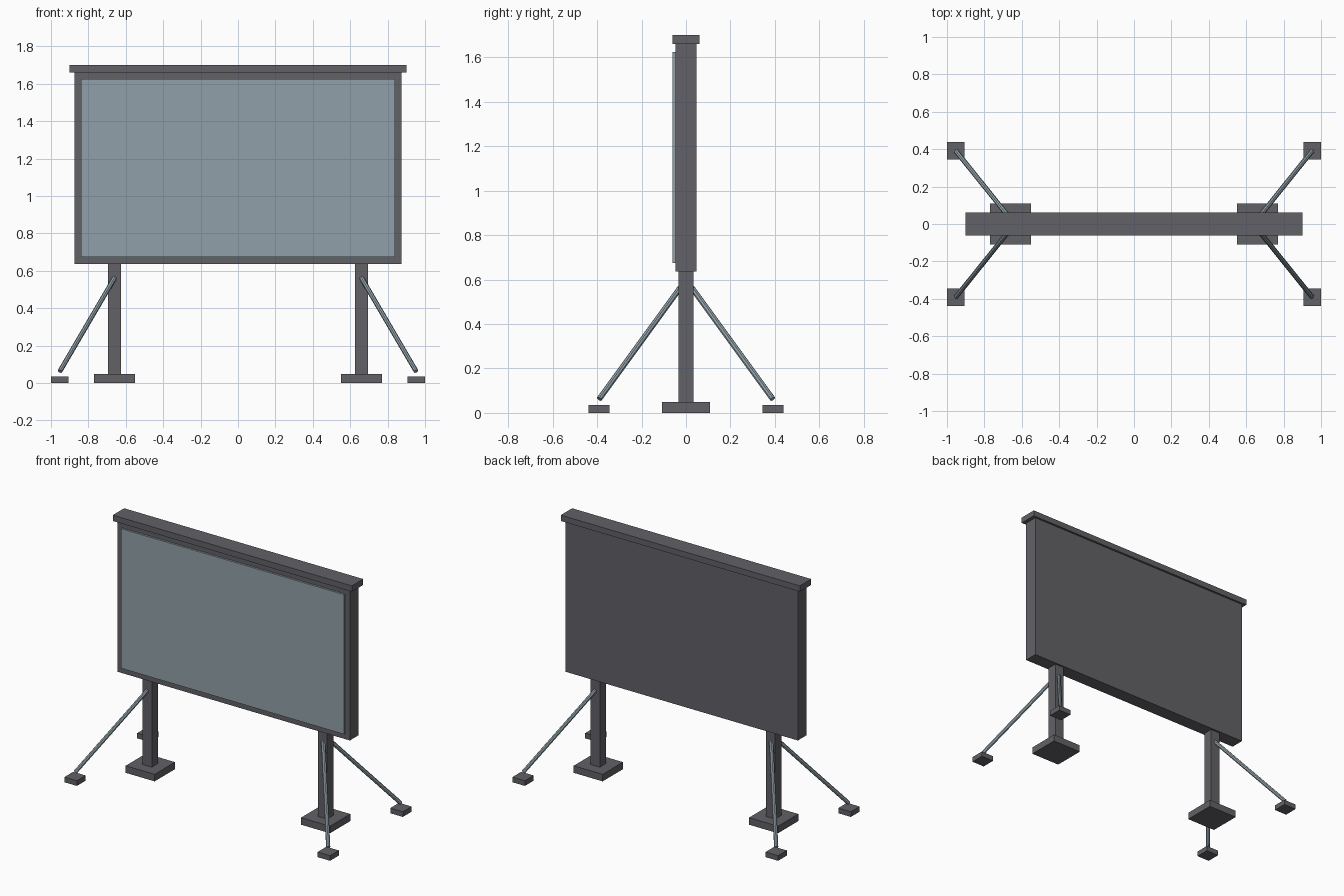
import bpy
from mathutils import Vector

cube = bpy.data.objects.get("Cube")
if cube:
    bpy.data.objects.remove(cube, do_unlink=True)


def make_material(name, rgb):
    mat = bpy.data.materials.new(name)
    mat.use_nodes = True
    color = (*rgb, 1.0)
    mat.diffuse_color = color
    mat.node_tree.nodes["Principled BSDF"].inputs["Base Color"].default_value = color
    return mat


dark_grey = make_material("dark grey", (0.122, 0.122, 0.136))
pale_steel = make_material("pale blue steel", (0.283, 0.352, 0.392))


def box(name, low, high, mat):
    """Box between two opposite corners."""
    low, high = Vector(low), Vector(high)
    bpy.ops.mesh.primitive_cube_add(size=1, location=(low + high) / 2)
    obj = bpy.context.object
    obj.name = name
    obj.scale = high - low
    bpy.ops.object.transform_apply(location=False, rotation=False, scale=True)
    obj.data.materials.append(mat)
    return obj


def rod(name, start, end, radius, mat):
    """Round bar between two points."""
    start, end = Vector(start), Vector(end)
    axis = end - start
    bpy.ops.mesh.primitive_cylinder_add(vertices=8, radius=radius, depth=axis.length,
                                        location=(start + end) / 2)
    obj = bpy.context.object
    obj.name = name
    obj.rotation_euler = axis.to_track_quat("Z", "Y").to_euler()
    obj.data.materials.append(mat)
    return obj


def block(name, x, y, half_x, half_y, z0, z1):
    """Upright block centred on x, y."""
    return box(name, (x - half_x, y - half_y, z0), (x + half_x, y + half_y, z1), dark_grey)


# Board, top cap and display face
block("board", 0, 0, 0.875, 0.047, 0.636, 1.66)
block("top_cap", 0, 0, 0.90, 0.061, 1.66, 1.70)
box("display_face", (-0.84, -0.06, 0.674), (0.84, -0.046, 1.624), pale_steel)

# Posts, base plates, braces and feet on each side
for side, sx in (("left", 1), ("right", -1)):
    block(side + "_post", sx * 0.66, 0, 0.035, 0.034, 0.048, 0.636)
    block(side + "_base_plate", sx * 0.66, 0, 0.109, 0.109, 0, 0.048)
    for end, sy in (("front", -1), ("back", 1)):
        label = side + "_" + end
        rod(label + "_brace", (sx * 0.66, sy * 0.027, 0.562),
            (sx * 0.952, sy * 0.39, 0.063), 0.013, pale_steel)
        block(label + "_foot", sx * 0.953, sy * 0.391, 0.047, 0.047, 0, 0.035)
